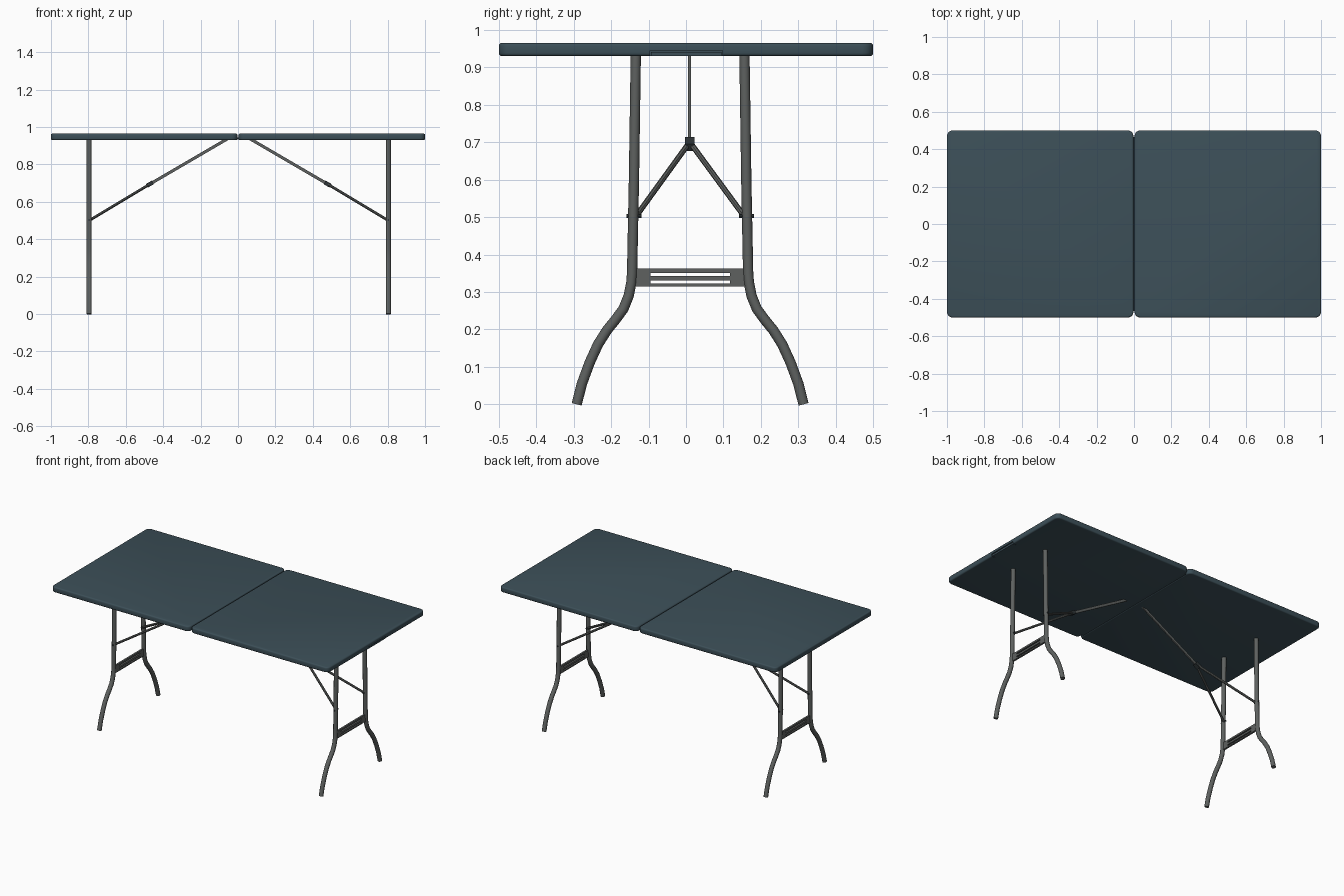
import bpy, bmesh
from mathutils import Vector

if "Cube" in bpy.data.objects:
    bpy.data.objects.remove(bpy.data.objects["Cube"])


def material(name, rgb):
    m = bpy.data.materials.new(name)
    m.diffuse_color = (*rgb, 1)
    m.use_nodes = True
    m.node_tree.nodes["Principled BSDF"].inputs["Base Color"].default_value = m.diffuse_color
    return m


TOP = material("slate blue plastic", (0.045, 0.078, 0.097))
STEEL = material("grey steel", (0.112, 0.120, 0.116))
DARK = material("dark fitting", (0.028, 0.036, 0.040))

CX, CY = 0.004, 0.011      # centre of the leg frames
BOTTOM, HEIGHT = 0.93, 0.965


def finish(name, bm, mat, smooth=True):
    bmesh.ops.recalc_face_normals(bm, faces=bm.faces)
    me = bpy.data.meshes.new(name)
    bm.to_mesh(me)
    bm.free()
    ob = bpy.data.objects.new(name, me)
    bpy.context.collection.objects.link(ob)
    me.materials.append(mat)
    if smooth:
        shade(ob)
    return ob


def shade(ob):
    bpy.ops.object.select_all(action='DESELECT')
    ob.select_set(True)
    bpy.context.view_layer.objects.active = ob
    bpy.ops.object.shade_smooth_by_angle(angle=0.6)


def box_bm(lo, hi):
    bm = bmesh.new()
    bmesh.ops.create_cube(bm, size=1)
    for v in bm.verts:
        v.co = [(a + b) / 2 + c * (b - a) for a, b, c in zip(lo, hi, v.co)]
    return bm


def box(name, lo, hi, mat):
    return finish(name, box_bm(lo, hi), mat, False)


def beam(name, a, b, width, depth, mat):
    """Rectangular bar from a to b; width is measured level, depth across it."""
    a, b = Vector(a), Vector(b)
    d = (b - a).normalized()
    side = Vector((0, 0, 1)).cross(d).normalized()
    up = d.cross(side)
    bm = box_bm((0, 0, 0), (1, 1, 1))
    for v in bm.verts:
        x, y, z = v.co
        v.co = a + (b - a) * x + side * (y - 0.5) * width + up * (z - 0.5) * depth
    return finish(name, bm, mat, False)


def tube(name, points, radius, mat, resolution=4):
    cu = bpy.data.curves.new(name, 'CURVE')
    cu.dimensions = '3D'
    cu.bevel_depth = radius
    cu.bevel_resolution = resolution
    cu.use_fill_caps = True
    sp = cu.splines.new('POLY')
    sp.points.add(len(points) - 1)
    for p, co in zip(sp.points, points):
        p.co = (*co, 1)
    ob = bpy.data.objects.new(name, cu)
    bpy.context.collection.objects.link(ob)
    bpy.ops.object.select_all(action='DESELECT')
    ob.select_set(True)
    bpy.context.view_layer.objects.active = ob
    bpy.ops.object.convert(target='MESH')
    ob = bpy.context.view_layer.objects.active
    ob.data.materials.clear()
    ob.data.materials.append(mat)
    shade(ob)
    return ob


# Table halves: rounded corners, then softened rims
def table_half(name, x0, x1):
    bm = box_bm((x0, -0.5, BOTTOM), (x1, 0.5, HEIGHT))
    upright = [e for e in bm.edges
               if abs(e.verts[0].co.z - e.verts[1].co.z) > 0.01]
    bmesh.ops.bevel(bm, geom=upright, offset=0.03, segments=5, profile=0.5,
                    affect='EDGES')
    rims = [e for e in bm.edges
            if abs(e.verts[0].co.z - e.verts[1].co.z) < 1e-5]
    bmesh.ops.bevel(bm, geom=rims, offset=0.008, segments=3, profile=0.5,
                    affect='EDGES')
    return finish(name, bm, TOP)


table_half("table_half_left", -1, -0.003)
right = table_half("table_half_right", 0.003, 1)
box("centre_hinge", (-0.008, -0.465, 0.933), (0.008, 0.465, 0.945), TOP)

# Carry handle set in a notch of the right end
cutter = box("handle_cutter", (0.975, -0.096, 0.90), (1.05, 0.098, 0.945), TOP)
cutter.hide_render = True
mod = right.modifiers.new("handle_notch", 'BOOLEAN')
mod.operation = 'DIFFERENCE'
mod.object = cutter
bpy.context.view_layer.objects.active = right
bpy.ops.object.modifier_apply(modifier=mod.name)
bpy.data.objects.remove(cutter)
box("carry_handle", (0.97, -0.093, BOTTOM), (0.997, 0.095, 0.941), TOP)

# Leg outline: distance from the frame centre, height
LEG = [(0.145, 0.94), (0.150, 0.60), (0.155, 0.35), (0.157, 0.325),
       (0.164, 0.29), (0.178, 0.255), (0.200, 0.225), (0.222, 0.198),
       (0.246, 0.160), (0.268, 0.112), (0.289, 0.055), (0.303, 0.0)]


def slotted_plate(name, x):
    """Cross plate between the legs with two long slots."""
    ys = [CY - 0.155, CY - 0.106, CY + 0.106, CY + 0.155]
    zs = [0.314, 0.322, 0.330, 0.342, 0.351, 0.362]
    bm = bmesh.new()
    grid = [[bm.verts.new((x, y, z)) for z in zs] for y in ys]
    for i in range(3):
        for j in range(5):
            if i == 1 and j in (1, 3):
                continue
            bm.faces.new((grid[i][j], grid[i + 1][j],
                          grid[i + 1][j + 1], grid[i][j + 1]))
    ob = finish(name, bm, STEEL, False)
    mod = ob.modifiers.new("thickness", 'SOLIDIFY')
    mod.thickness = 0.012
    mod.offset = 0


for s, end in ((-1, "left"), (1, "right")):
    x = CX + s * 0.80
    joint = Vector((CX + s * 0.475, CY - 0.001, 0.695))
    top_end = Vector((CX + s * 0.06, CY - 0.001, 0.937))
    for t, side in ((-1, "front"), (1, "back")):
        tag = f"{end}_{side}"
        # Bent leg, pivot pin and folding arm
        tube(f"leg_{tag}", [(x, CY + t * d, z) for d, z in LEG], 0.0137, STEEL)
        tube(f"pivot_pin_{tag}", [(x, CY + t * 0.130, 0.503),
                                  (x, CY + t * 0.170, 0.503)], 0.005, DARK, 2)
        tube(f"brace_arm_{tag}", [(x, CY + t * 0.146, 0.500),
                                  joint + Vector((0, t * 0.004, 0))],
             0.0075, STEEL, 2)
    slotted_plate(f"cross_plate_{end}", x)
    # Single stay up to the table and the clip that joins it to the arms
    beam(f"stay_{end}", joint, top_end, 0.008, 0.016, STEEL)
    along = (top_end - joint).normalized() * 0.018
    beam(f"stay_clip_{end}", joint - along, joint + along, 0.026, 0.022, DARK)
